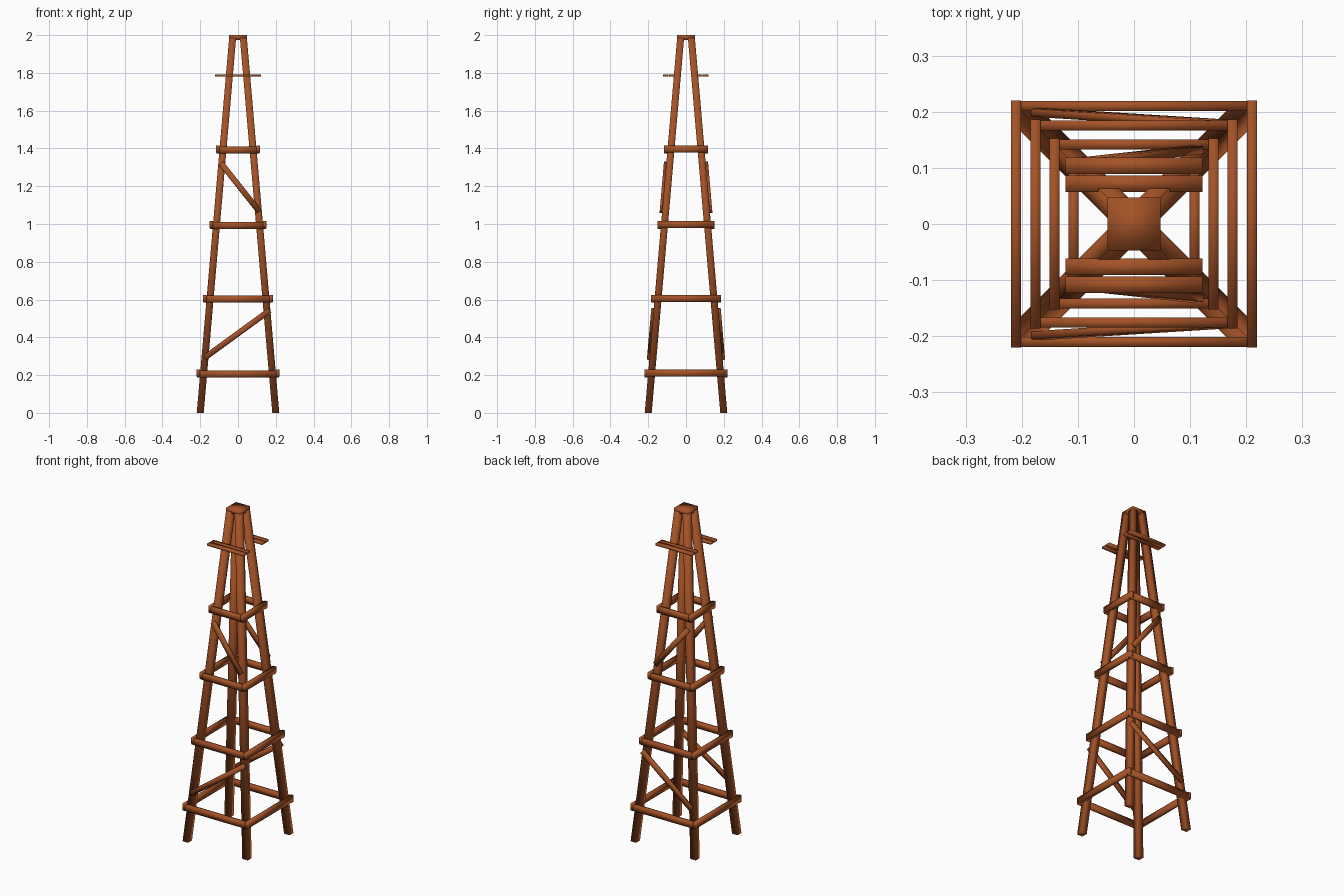
import bpy, bmesh
from mathutils import Vector

if "Cube" in bpy.data.objects:
    bpy.data.objects.remove(bpy.data.objects["Cube"])

wood = bpy.data.materials.new("brown_wood")
wood.diffuse_color = (0.37, 0.085, 0.02, 1)
wood.use_nodes = True
wood.node_tree.nodes["Principled BSDF"].inputs["Base Color"].default_value = wood.diffuse_color


def prism(name, bottom, top):
    """Box-like solid from two matching quads."""
    bm = bmesh.new()
    b = [bm.verts.new(p) for p in bottom]
    t = [bm.verts.new(p) for p in top]
    bm.faces.new(b[::-1])
    bm.faces.new(t)
    for i in range(4):
        j = (i + 1) % 4
        bm.faces.new((b[i], b[j], t[j], t[i]))
    bmesh.ops.recalc_face_normals(bm, faces=bm.faces)
    for f in bm.faces:
        f.smooth = True          # soft, log-like shading on the beams
    me = bpy.data.meshes.new(name)
    bm.to_mesh(me)
    bm.free()
    me.materials.append(wood)
    ob = bpy.data.objects.new(name, me)
    bpy.context.collection.objects.link(ob)
    return ob


def rect(cx, cy, z, hx, hy):
    return [(cx + sx * hx, cy + sy * hy, z)
            for sx, sy in ((-1, -1), (1, -1), (1, 1), (-1, 1))]


def box(name, c, h):
    return prism(name, rect(c[0], c[1], c[2] - h[2], h[0], h[1]),
                 rect(c[0], c[1], c[2] + h[2], h[0], h[1]))


def beam(name, a, b, out, width, thick):
    """Rectangular beam from a to b, thin along the out direction."""
    a, b = Vector(a), Vector(b)
    d = (b - a).normalized()
    w = d.cross(Vector(out)).normalized()
    n = w.cross(d)
    off = [w * (width / 2 * i) + n * (thick / 2 * j)
           for i, j in ((-1, -1), (1, -1), (1, 1), (-1, 1))]
    return prism(name, [a + o for o in off], [b + o for o in off])


LEG = 0.0185                      # half width of a leg
TOP = 1.985


def leg_centre(z):
    return 0.2 - 0.0864 * z


# four leaning legs
for sx in (-1, 1):
    for sy in (-1, 1):
        c = leg_centre(TOP)
        prism("leg", rect(sx * 0.2, sy * 0.2, 0, LEG, LEG),
              rect(sx * c, sy * c, TOP, LEG, LEG))

# cap block
box("top_cap", (0, 0, 1.9875), (0.047, 0.047, 0.0125))

# horizontal rails round the outside of the legs
for z in (0.208, 0.604, 0.995, 1.394):
    r = leg_centre(z) + LEG + 0.0095
    for s in (-1, 1):
        box("cross_rail", (0, s * r, z - 0.002), (r + 0.007, 0.009, 0.0185))
        box("side_rail", (s * r, 0, z + 0.002), (0.009, r + 0.01, 0.0185))

# diagonal braces, front and back
for (x0, z0), (x1, z1) in (((-0.175, 0.293), (0.168, 0.543)),
                           ((-0.09, 1.322), (0.112, 1.067))):
    for s in (-1, 1):
        y0, y1 = (leg_centre(z) + LEG + 0.006 for z in (z0, z1))
        beam("diagonal_brace", (x0, s * y0, z0), (x1, s * y1, z1),
             (0, s, 0.0864), 0.03, 0.014)

# platform planks near the top
for y in (0.074, 0.106):
    for s in (-1, 1):
        box("platform_plank", (0, s * y - 0.002, 1.786), (0.122, 0.0148, 0.006))
